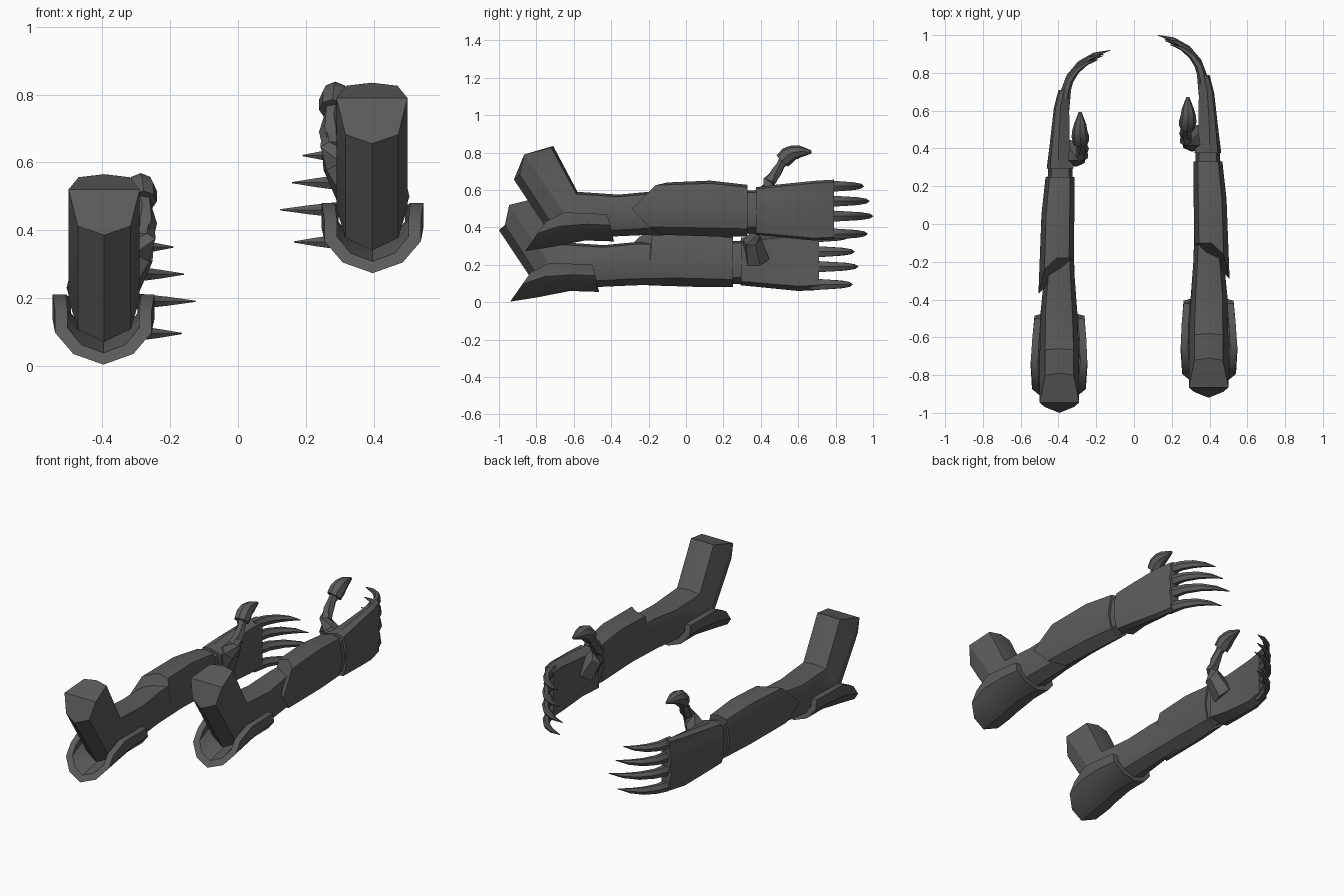
import bpy, bmesh, math
from mathutils import Vector

cube = bpy.data.objects.get("Cube")
if cube:
    bpy.data.objects.remove(cube, do_unlink=True)

GREY = (0.105, 0.105, 0.105, 1)
mat = bpy.data.materials.new("dark_grey")
mat.use_nodes = True
mat.diffuse_color = GREY
mat.node_tree.nodes["Principled BSDF"].inputs["Base Color"].default_value = GREY


def loft(name, rings, caps=None, angle=30):
    """Skin rings into a left part and its mirrored, lowered right twin."""
    n = len(rings[0])
    for side, sx, dy, dz in (("left", 1, 0, 0), ("right", -1, -.08, -.27)):
        bm = bmesh.new()
        rows = [[bm.verts.new((sx * p[0], p[1] + dy, p[2] + dz)) for p in r] for r in rings]
        for a, b in zip(rows, rows[1:]):
            for i in range(n):
                j = (i + 1) % n
                bm.faces.new((a[i], a[j], b[j], b[i]))
        for row in (rows[0], rows[-1]):
            for cap in caps or [range(n)]:
                bm.faces.new([row[i] for i in cap])
        bmesh.ops.recalc_face_normals(bm, faces=bm.faces)
        mesh = bpy.data.meshes.new(f"{side}_{name}")
        bm.to_mesh(mesh)
        bm.free()
        mesh.materials.append(mat)
        ob = bpy.data.objects.new(mesh.name, mesh)
        bpy.context.collection.objects.link(ob)
        bpy.ops.object.select_all(action="DESELECT")
        ob.select_set(True)
        bpy.context.view_layer.objects.active = ob
        bpy.ops.object.shade_smooth_by_angle(angle=math.radians(angle))


def section(profile, top, bottom, xlo, xhi):
    """Place a (u, v) profile between a top and a bottom (y, z) point."""
    mid, half = (xlo + xhi) / 2, (xhi - xlo) / 2
    return [Vector((mid + u * half,
                    top[0] + v * (bottom[0] - top[0]),
                    top[1] + v * (bottom[1] - top[1]))) for u, v in profile]


def sweep(name, path, sides=6, squash=1.0):
    """Tube through (x, y, z, radius) points."""
    pts = [Vector(p[:3]) for p in path]
    rings = []
    for i, p in enumerate(pts):
        t = (pts[min(i + 1, len(pts) - 1)] - pts[max(i - 1, 0)]).normalized()
        u = t.cross(Vector((0, 0, 1)) if abs(t.z) < .9 else Vector((0, 1, 0))).normalized()
        v = u.cross(t)
        rings.append([p + path[i][3] * (math.cos(a) * u * squash + math.sin(a) * v)
                      for a in (math.tau * k / sides for k in range(sides))])
    loft(name, rings)


OCT = [(0, 0), (.72, .05), (1, .5), (.74, .85), (0, 1), (-.74, .85), (-1, .5), (-.72, .05)]
SPLIT = [(6, 7, 0, 1, 2), (2, 3, 4, 5, 6)]

# Bent arm with a creased end cap
arm = [section(OCT, *s) for s in (
    ((-.71, .835), (-.92, .655), .29, .5),
    ((-.58, .59), (-.71, .34), .29, .5),
    ((-.36, .575), (-.42, .35), .3, .495),
    ((-.18, .592), (-.2, .36), .315, .475),
    ((.2, .59), (.2, .37), .325, .46),
    ((.4, .6), (.4, .365), .325, .455))]
for i in (2, 6):
    arm[0][i] += Vector((0, -.05, .045))
loft("arm", arm, SPLIT)

# Forearm gauntlet, drawn out to a point on the outer side
gauntlet = [section(OCT, *s) for s in (
    ((-.1, .64), (-.12, .36), .318, .5),
    ((.13, .65), (.13, .352), .316, .49),
    ((.33, .627), (.33, .35), .316, .468))]
for i, pull in ((1, .06), (2, .18), (3, .08)):
    gauntlet[0][i].y -= pull
gauntlet[0][2].x += .006
loft("gauntlet", gauntlet, SPLIT)

# Hand plate with finger ridges along its back
def hand_profile(groove):
    back = [(1 - (groove if k % 2 else 0) - .25 * abs(k / 3 - 1) ** 3, .04 + .92 * k / 6)
            for k in range(7)]
    return [(.1, 0)] + back + [(.1, 1), (-1, .92), (-1, .08)]

loft("hand", [section(hand_profile(g), *s) for g, *s in (
    (0, (.375, .615), (.375, .36), .32, .462),
    (.12, (.5, .63), (.5, .348), .342, .447),
    (.25, (.7, .65), (.68, .33), .343, .425),
    (.3, (.79, .655), (.79, .335), .333, .4))])

# Four curved claws with knuckles
for i, (z, tx, ty) in enumerate(((.62, .19, .95), (.54, .16, .98), (.46, .125, 1), (.365, .165, .97))):
    bend = ((0, .032), (.1, .034), (.32, .029), (.55, .024), (.78, .015), (1, .002))
    path = []
    for t, r in bend:
        a = t * math.pi / 2 * .92
        path.append((.365 + (tx - .365) * (1 - math.cos(a)) / (1 - math.cos(math.pi * .46)),
                     .745 + (ty - .745) * math.sin(a) / math.sin(math.pi * .46), z, r))
    sweep(f"claw_{i + 1}", path, squash=.75)

# Thumb: palm wedge, slim joint, collar and tip
sweep("thumb_base", [(.36, .46, .5, .07), (.295, .435, .6, .052),
                     (.275, .445, .645, .035), (.275, .48, .685, .028)])
sweep("thumb_joint", [(.275, .455, .65, .027), (.272, .48, .69, .033),
                      (.275, .505, .73, .024), (.285, .53, .77, .03)])
sweep("thumb_tip", [(.282, .515, .755, .043), (.285, .545, .785, .046), (.287, .575, .8, .04),
                    (.285, .61, .805, .032), (.285, .672, .803, .008)], sides=8)

# Flared elbow guard: a thick U wrapped under the elbow
outer = [(1, 0), (1, .4), (.62, .8), (0, 1), (-.62, .8), (-1, .4), (-1, 0)]
inner = [(u * .74, v * .78) for u, v in reversed(outer)]
strip = [(k, k + 1, 12 - k, 13 - k) for k in range(6)]
loft("elbow_guard", [section(outer + inner, *s) for s in (
    ((-.75, .43), (-.86, .273), .255, .54),
    ((-.65, .48), (-.72, .295), .247, .547),
    ((-.52, .475), (-.54, .33), .253, .538),
    ((-.42, .47), (-.385, .325), .262, .527))], strip)
